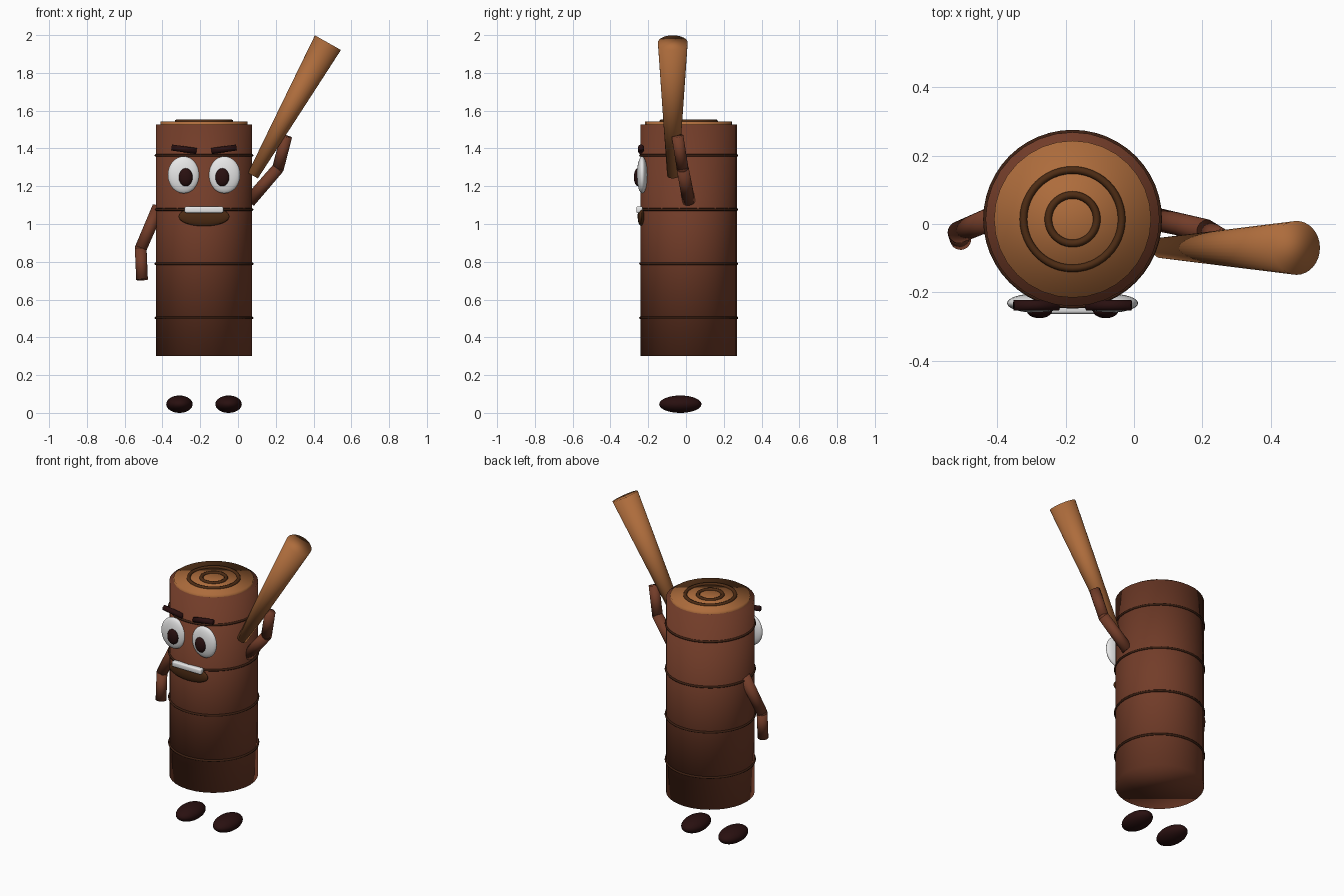
import bpy
from mathutils import Vector

cube = bpy.data.objects.get("Cube")
if cube:
    bpy.data.objects.remove(cube, do_unlink=True)


def material(name, r, g, b):
    m = bpy.data.materials.new(name)
    m.use_nodes = True
    m.diffuse_color = (r, g, b, 1)
    bsdf = m.node_tree.nodes["Principled BSDF"]
    bsdf.inputs["Base Color"].default_value = (r, g, b, 1)
    bsdf.inputs["Roughness"].default_value = 0.8
    return m


BARK = material("bark_brown", 0.17, 0.046, 0.022)
WOOD = material("light_wood", 0.42, 0.15, 0.045)
RING = material("ring_brown", 0.075, 0.025, 0.007)
GROOVE = material("groove_brown", 0.045, 0.014, 0.006)
DARK = material("near_black_brown", 0.022, 0.005, 0.005)
WHITE = material("white", 0.9, 0.9, 0.9)

CX, CY = -0.18, 0.014  # trunk axis


def finish(name, mat):
    ob = bpy.context.object
    ob.name = name
    ob.data.materials.append(mat)
    bpy.ops.object.shade_smooth()
    return ob


def rod(name, a, b, r1, r2, mat, sides=24):
    """Round bar from a to b, smooth over its ends."""
    a, b = Vector(a), Vector(b)
    d = b - a
    bpy.ops.mesh.primitive_cone_add(
        vertices=sides, radius1=r1, radius2=r2, depth=d.length, location=(a + b) / 2,
        rotation=d.to_track_quat('Z', 'Y').to_euler())
    return finish(name, mat)


def ball(name, loc, size, mat):
    bpy.ops.mesh.primitive_uv_sphere_add(segments=32, ring_count=16, radius=1, location=loc)
    bpy.context.object.scale = size
    return finish(name, mat)


def hoop(name, z, major, minor, mat):
    bpy.ops.mesh.primitive_torus_add(
        location=(CX, CY, z), major_radius=major, minor_radius=minor,
        major_segments=48, minor_segments=8)
    return finish(name, mat)


# Trunk with bark grooves
rod("trunk", (CX, CY, 0.30), (CX, CY, 1.526), 0.255, 0.255, BARK, 32)
for i in range(4):
    hoop(f"bark_band_{i + 1}", 0.503 + i * 0.2867, 0.255, 0.007, GROOVE)

# Cut top with growth rings
rod("cut_top", (CX, CY, 1.50), (CX, CY, 1.543), 0.23, 0.23, WOOD, 32)
hoop("outer_growth_ring", 1.543, 0.144, 0.011, RING)
hoop("inner_growth_ring", 1.543, 0.071, 0.011, RING)

# Eyes, brows and feet, one pair each
for side, s in (("right", -1), ("left", 1)):
    ball(f"{side}_eye", (CX + s * 0.108, -0.232, 1.26), (0.084, 0.028, 0.098), WHITE)
    ball(f"{side}_pupil", (CX + s * 0.097, -0.254, 1.248), (0.037, 0.022, 0.048), DARK)
    rod(f"{side}_brow", (CX + s * 0.04, -0.238, 1.386), (CX + s * 0.172, -0.238, 1.405),
        0.016, 0.016, DARK, 16)
    ball(f"{side}_foot", (CX + s * 0.13, -0.03, 0.046), (0.07, 0.112, 0.046), DARK)

# Mouth and teeth
ball("mouth", (CX, -0.236, 1.04), (0.135, 0.02, 0.052), RING)
bpy.ops.mesh.primitive_cube_add(size=1, location=(CX, -0.246, 1.076))
teeth = bpy.context.object
teeth.scale = (0.205, 0.034, 0.034)
bpy.ops.object.transform_apply(location=False, rotation=False, scale=True)
bevel = teeth.modifiers.new("soft_edges", 'BEVEL')
bevel.width = 0.008
bevel.segments = 3
finish("teeth", WHITE)

# Arms: shoulder, elbow, hand
ARMS = {
    "right": ((-0.42, 0.015, 1.09), (-0.515, -0.025, 0.87), (-0.508, -0.045, 0.705)),
    "left": ((0.06, 0.015, 1.12), (0.212, -0.018, 1.295), (0.256, -0.045, 1.465)),
}
for side, (shoulder, elbow, hand) in ARMS.items():
    rod(f"{side}_upper_arm", shoulder, elbow, 0.034, 0.032, BARK)
    ball(f"{side}_elbow", elbow, (0.031, 0.031, 0.031), BARK)
    rod(f"{side}_forearm", elbow, hand, 0.031, 0.031, BARK)

# Tapered bat held up in the left hand
rod("bat", (0.079, -0.07, 1.256), (0.476, -0.07, 1.96), 0.03, 0.079, WOOD, 32)
